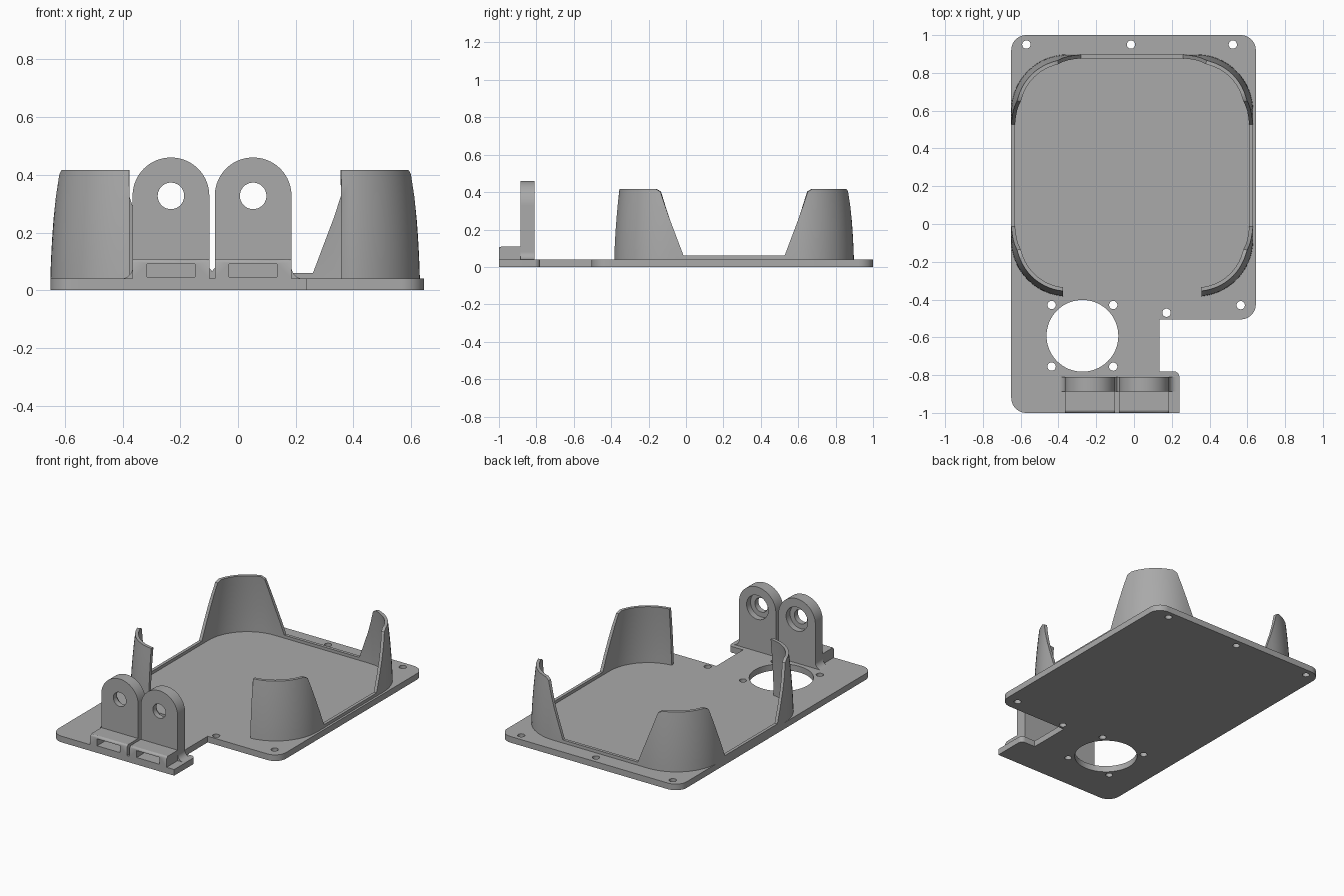
import bpy, bmesh
from math import sin, cos, pi, radians
from mathutils import Matrix, Vector

cube = bpy.data.objects.get("Cube")
if cube:
    bpy.data.objects.remove(cube, do_unlink=True)

grey = bpy.data.materials.new("plain grey")
grey.use_nodes = True
grey.diffuse_color = (0.4, 0.4, 0.4, 1)
grey.node_tree.nodes["Principled BSDF"].inputs["Base Color"].default_value = grey.diffuse_color


def finish(name, bm):
    bmesh.ops.remove_doubles(bm, verts=bm.verts, dist=0.0002)
    bmesh.ops.recalc_face_normals(bm, faces=bm.faces)
    me = bpy.data.meshes.new(name)
    bm.to_mesh(me)
    bm.free()
    me.materials.append(grey)
    ob = bpy.data.objects.new(name, me)
    bpy.context.collection.objects.link(ob)
    bpy.ops.object.select_all(action='DESELECT')
    bpy.context.view_layer.objects.active = ob
    ob.select_set(True)
    bpy.ops.object.shade_smooth_by_angle(angle=radians(30))
    return ob


def circle(x, y, r, n=32):
    return [(x + r * cos(2 * pi * i / n), y + r * sin(2 * pi * i / n)) for i in range(n)]


def rounded(corners, n=12):
    """Polygon from (x, y, radius) corners with right angles."""
    out = []
    for i, (x, y, r) in enumerate(corners):
        p = Vector((x, y))
        if r == 0:
            out.append((x, y))
            continue
        back = (Vector(corners[i - 1][:2]) - p).normalized()
        ahead = (Vector(corners[(i + 1) % len(corners)][:2]) - p).normalized()
        c = p + r * (back + ahead)
        for k in range(n + 1):
            a = pi / 2 * k / n
            out.append(tuple(c - r * (ahead * cos(a) + back * sin(a))))
    return out


def prism(name, loops, low, high, upright=False):
    """Extrude an outline with holes along z, or along y when upright."""
    cu = bpy.data.curves.new(name + "_outline", 'CURVE')
    cu.dimensions = '2D'
    cu.fill_mode = 'BOTH'
    cu.extrude = (high - low) / 2
    for loop in loops:
        sp = cu.splines.new('POLY')
        sp.points.add(len(loop) - 1)
        for pt, (x, y) in zip(sp.points, loop):
            pt.co = (x, y, 0, 1)
        sp.use_cyclic_u = True
    tmp = bpy.data.objects.new(name + "_outline", cu)
    bpy.context.collection.objects.link(tmp)
    me = bpy.data.meshes.new_from_object(tmp.evaluated_get(bpy.context.evaluated_depsgraph_get()))
    mid = (low + high) / 2
    if upright:
        me.transform(Matrix.Translation((0, mid, 0)) @ Matrix.Rotation(pi / 2, 4, 'X'))
    else:
        me.transform(Matrix.Translation((0, 0, mid)))
    bm = bmesh.new()
    bm.from_mesh(me)
    bpy.data.objects.remove(tmp, do_unlink=True)
    bpy.data.curves.remove(cu)
    bpy.data.meshes.remove(me)
    return finish(name, bm)


# Base plate with side notch, large opening and screw holes
FLOOR = 0.04
outline = rounded([(-0.65, -1, 0.08), (0.24, -1, 0), (0.24, -0.78, 0.03), (0.135, -0.78, 0),
                   (0.135, -0.505, 0), (0.645, -0.505, 0.08), (0.645, 1, 0.08), (-0.65, 1, 0.08)])
CX, CY = -0.273, -0.592
screws = [(CX + sx * 0.163, CY + sy * 0.163) for sx in (-1, 1) for sy in (-1, 1)]
screws += [(0.172, -0.47), (0.565, -0.43), (-0.57, 0.95), (-0.016, 0.95), (0.523, 0.95)]
prism("base_plate", [outline, circle(CX, CY, 0.19, 64)] + [circle(x, y, 0.022, 20) for x, y in screws],
      0, FLOOR)

# Tapered rim wall: tall at the four corners, low between, open at the front
HALF, R, THICK, TOP, LOW = 0.641, 0.3, 0.02, 0.417, 0.06
WX, WY = -0.01, 0.257
FLAT = HALF - R


def wall_path():
    """Points and outward normals from the front right end round to the front left end."""
    pts = [(Vector((0.367, -HALF)), Vector((0, -1)))]
    for q in range(4):
        turn = Matrix.Rotation(q * pi / 2, 2)
        for k in range(17):
            a = pi / 2 * k / 16 - pi / 2
            n = Vector((cos(a), sin(a)))
            pts.append((turn @ (Vector((FLAT, -FLAT)) + R * n), turn @ n))
        for v in (-0.305, -0.27, 0, 0.27, 0.305):
            pts.append((turn @ Vector((HALF, v)), turn @ Vector((1, 0))))
    pts = [p for p in pts if not (p[0].y < -0.6 and abs(p[0].x) < 0.367)]
    pts.append((Vector((-0.367, -HALF)), Vector((0, -1))))
    return pts


def wall_height(p):
    u, v = abs(p.x), abs(p.y)
    m = v if p.y < 0 and v > u else min(u, v)
    t = max(0, min(1, (m - 0.27) / 0.135))
    return LOW + t * (TOP - LOW)


bm = bmesh.new()
ROWS = 8
rings = []
for p, n in wall_path():
    h = wall_height(p)
    outer, inner = [], []
    for j in range(ROWS + 1):
        z = FLOOR - 0.005 + (h - FLOOR + 0.005) * j / ROWS
        inset = 0.028 * (z / TOP) ** 1.7
        for side, d in ((outer, inset), (inner, inset + THICK)):
            q = p - n * d
            side.append(bm.verts.new((q.x + WX, q.y + WY, z)))
    rings.append(outer + inner[::-1])
for a, b in zip(rings, rings[1:]):
    for i in range(len(a)):
        k = (i + 1) % len(a)
        bm.faces.new((a[i], a[k], b[k], b[i]))
for end in (rings[0], rings[-1]):
    for j in range(ROWS):
        bm.faces.new((end[j], end[j + 1], end[-2 - j], end[-1 - j]))
finish("rim_wall", bm)

# Pair of hinge lugs, each with a slotted block in front
MID, W, EYE = -0.09, 0.133, 0.327
for s, label in ((-1, "right"), (1, "left")):
    c = MID + s * 0.1425
    edge = c + s * W
    inside = c - s * W
    lug = rounded([(inside, 0.03, 0), (edge + s * 0.042, 0.03, 0), (edge + s * 0.042, FLOOR, 0),
                   (edge, FLOOR, 0.04), (edge, EYE + W, W - 0.0005), (inside, EYE + W, W - 0.0005)], 20)
    prism(label + "_lug_front", [lug, circle(c, EYE, 0.046, 40)], -0.886, -0.85, True)
    prism(label + "_lug_back", [lug, circle(c, EYE, 0.078, 40)], -0.85, -0.81, True)
    block = rounded([(c - W, FLOOR, 0), (c + W, FLOOR, 0), (c + W, 0.108, 0), (c - W, 0.108, 0)])
    slot = rounded([(c - 0.083, 0.046, 0), (c + 0.083, 0.046, 0), (c + 0.083, 0.091, 0), (c - 0.083, 0.091, 0)])
    ob = prism(label + "_slot_block", [block, slot], -1, -0.886, True)
    # Round the upper front edge
    bm = bmesh.new()
    bm.from_mesh(ob.data)
    edges = [e for e in bm.edges if all(v.co.z > 0.1 and v.co.y < -0.99 for v in e.verts)]
    bmesh.ops.bevel(bm, geom=edges, offset=0.012, segments=4, affect='EDGES', profile=0.5)
    bm.to_mesh(ob.data)
    bm.free()

# Web at the foot of the gap between the lugs
gap = [(MID - 0.0096, 0.03), (MID + 0.0096, 0.03), (MID + 0.0096, 0.078), (MID, 0.066), (MID - 0.0096, 0.078)]
prism("lug_web", [gap], -0.886, -0.81, True)
